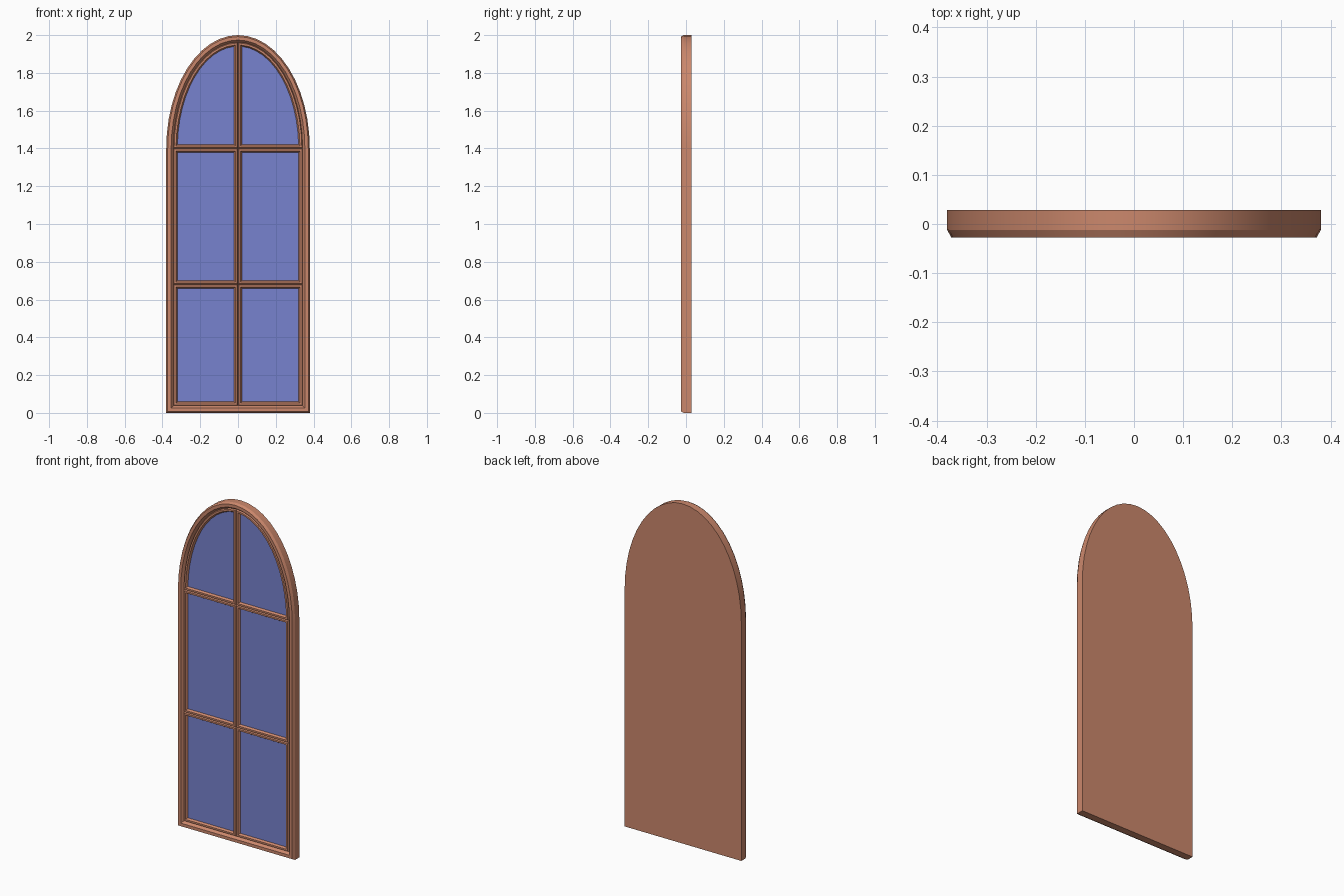
import bpy, bmesh
from math import pi, sin, cos, asin, acos, radians

old = bpy.data.objects.get("Cube")
if old:
    bpy.data.objects.remove(old, do_unlink=True)


def material(name, rgb):
    m = bpy.data.materials.new(name)
    m.use_nodes = True
    m.diffuse_color = (*rgb, 1)
    m.node_tree.nodes["Principled BSDF"].inputs["Base Color"].default_value = (*rgb, 1)
    return m


WOOD = material("terracotta wood", (0.60, 0.245, 0.15))
GLASS = material("blue glass", (0.185, 0.225, 0.62))

HALF_W, SPRING, RISE = 0.38, 1.4, 0.6   # elliptical arch above straight sides
BORDER = 0.038                          # width of the outer frame
BACK, GLASS_Y, GROOVE_Y = 0.028, -0.008, -0.011
STEPS = 12


def arch(d, start, end, n):
    """Points along the arch inset by d, between two ellipse angles."""
    return [((HALF_W - d) * cos(start + (end - start) * i / n),
             SPRING + (RISE - d) * sin(start + (end - start) * i / n)) for i in range(n + 1)]


def whole_outline(d):
    return [(d - HALF_W, d), (HALF_W - d, d)] + arch(d, 0, pi, 2 * STEPS)


def arched_pane(d):
    e = BORDER + d
    start, end = asin(d / (RISE - e)), acos(d / (HALF_W - e))
    return [(d, SPRING + d)] + arch(e, start, end, STEPS)


def square_pane(bottom, top):
    right = HALF_W - BORDER
    return lambda d: [(d, bottom + d), (right - d, bottom + d),
                      (right - d, top - d), (d, top - d)]


def moulding(name, outline, profile, side=1, cap_first=False, cap_last=False):
    """Sweep a (inset, y) profile round an outline, optionally closing either end."""
    bm = bmesh.new()
    rings = [[bm.verts.new((side * x, y, z)) for x, z in outline(d)] for d, y in profile]
    for a, b in zip(rings, rings[1:]):
        for i in range(len(a)):
            j = (i + 1) % len(a)
            face = (a[i], a[j], b[j], b[i])
            bm.faces.new(face if side > 0 else face[::-1])
    if cap_first:
        bm.faces.new(rings[0][::-1])
    if cap_last:
        face = bm.faces.new(rings[-1] if side > 0 else rings[-1][::-1])
        face.material_index = 1
    mesh = bpy.data.meshes.new(name)
    bm.to_mesh(mesh)
    bm.free()
    mesh.materials.append(WOOD)
    mesh.materials.append(GLASS)
    mesh.shade_smooth()
    mesh.set_sharp_from_angle(angle=radians(25))
    obj = bpy.data.objects.new(name, mesh)
    bpy.context.collection.objects.link(obj)


# Outer frame with solid back and chamfered front
moulding("outer_frame", whole_outline,
         [(0, BACK), (0, -0.012), (0.008, -0.027), (0.026, -0.027),
          (0.032, -0.02), (BORDER, GROOVE_Y)], cap_first=True)

# Panes, each ringed by a raised bead; neighbouring beads form the glazing bars
bead = [(0, GROOVE_Y), (0.004, -0.02), (0.014, -0.02), (0.021, GLASS_Y)]
rows = {"arched": arched_pane,
        "middle": square_pane(0.68, SPRING),
        "lower": square_pane(BORDER, 0.68)}
for row, outline in rows.items():
    for label, side in (("left", 1), ("right", -1)):
        moulding(f"{row}_pane_{label}", outline, bead, side, cap_last=True)
